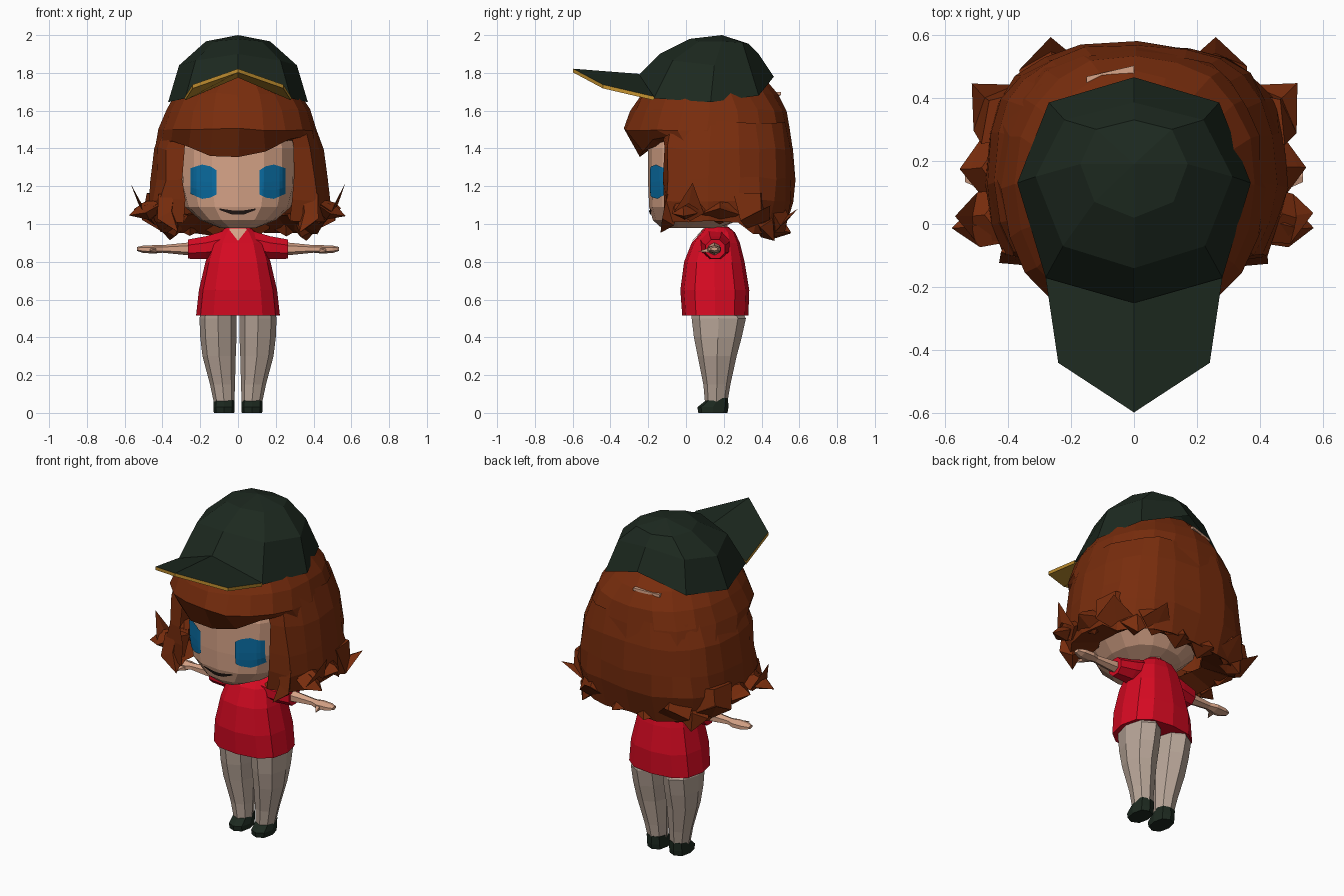
import bpy, bmesh, math, random
from mathutils import Vector
from mathutils.bvhtree import BVHTree

if "Cube" in bpy.data.objects:
    bpy.data.objects.remove(bpy.data.objects["Cube"])

random.seed(4)


def material(name, rgb):
    m = bpy.data.materials.new(name)
    m.diffuse_color = (*rgb, 1)
    m.use_nodes = True
    m.node_tree.nodes["Principled BSDF"].inputs["Base Color"].default_value = m.diffuse_color
    return m


SKIN = material("skin", (0.68, 0.37, 0.245))
TIGHTS = material("pale tights", (0.48, 0.38, 0.315))
RED = material("shirt red", (0.67, 0.003, 0.016))
BROWN = material("hair brown", (0.19, 0.026, 0.004))
GREEN = material("dark green", (0.012, 0.022, 0.014))
GOLD = material("brim gold", (0.56, 0.29, 0.03))
BLUE = material("eye blue", (0.003, 0.155, 0.37))
DARK = material("mouth dark", (0.018, 0.01, 0.008))


def finish(name, bm, mats):
    bmesh.ops.recalc_face_normals(bm, faces=bm.faces)
    me = bpy.data.meshes.new(name)
    bm.to_mesh(me)
    bm.free()
    for m in mats:
        me.materials.append(m)
    ob = bpy.data.objects.new(name, me)
    bpy.context.collection.objects.link(ob)
    return ob


def loft(name, rings, mat, closed=True, caps=True, jitter=0.0):
    """Skin a list of equal-length point rings; a one-point ring is a tip."""
    bm = bmesh.new()
    rows = []
    for ring in rings:
        rows.append([bm.verts.new(Vector(p) + Vector([random.uniform(-jitter, jitter) for _ in range(3)]))
                     for p in ring])
    for a, b in zip(rows, rows[1:]):
        n = max(len(a), len(b))
        for i in range(n if closed else n - 1):
            j = (i + 1) % n
            if len(b) == 1:
                bm.faces.new((a[i], a[j], b[0]))
            else:
                bm.faces.new((a[i], a[j], b[j], b[i]))
    if caps:
        for r in (rows[0], rows[-1]):
            if len(r) > 2:
                bm.faces.new(r)
    return finish(name, bm, [mat])


def spow(v, p):
    return math.copysign(abs(v) ** p, v)


def oval(z, rx, yf, yb, n=12, cx=0.0, p=1.0, pb=None, a0=0.0, a1=None):
    """Horizontal ring; angle 0 is the front. p < 1 makes it squarer (pb at the back)."""
    cy, ry, pts = (yf + yb) / 2, (yb - yf) / 2, []
    for i in range(n):
        a = 2 * math.pi * i / n if a1 is None else math.radians(a0 + (a1 - a0) * i / (n - 1))
        s, c = math.sin(a), -math.cos(a)
        q = pb if (pb and c > 0) else p
        pts.append((cx + rx * spow(s, q), cy + ry * spow(c, q), z))
    return pts


def oval_x(x, cy, cz, ry, rz, n=8):
    return [(x, cy + ry * math.cos(2 * math.pi * (i + .5) / n), cz + rz * math.sin(2 * math.pi * (i + .5) / n))
            for i in range(n)]


def plate(name, columns, target, mat, sub=4, rows=5):
    """Thin painted patch draped on the front of target; columns are (x, z low, z high)."""
    tree = BVHTree.FromPolygons([v.co for v in target.data.vertices],
                                [tuple(f.vertices) for f in target.data.polygons])
    fine = []
    for c, d in zip(columns, columns[1:]):
        fine += [[c[k] + (d[k] - c[k]) * i / sub for k in range(3)] for i in range(sub)]
    fine.append(columns[-1])
    bm = bmesh.new()
    grid = []
    for x, lo, hi in fine:
        col = []
        for i in range(rows):
            z = lo + (hi - lo) * i / (rows - 1)
            hit = tree.ray_cast(Vector((x, -2, z)), Vector((0, 1, 0)))[0]
            col.append(bm.verts.new((x, (hit.y if hit else 0.0) - 0.007, z)))
        grid.append(col)
    for a, b in zip(grid, grid[1:]):
        for i in range(rows - 1):
            bm.faces.new((a[i], b[i], b[i + 1], a[i + 1]))
    ob = finish(name, bm, [mat])
    if ob.data.polygons[0].normal.y > 0:
        ob.data.flip_normals()
    return ob


# Head and neck
head = loft("head", [oval(z, rx, yf, yb, 16, p=.86) for z, rx, yf, yb in (
    (.98, .10, -.13, .18), (1.02, .20, -.175, .28), (1.09, .28, -.195, .34), (1.2, .31, -.2, .37),
    (1.4, .315, -.2, .38), (1.55, .28, -.16, .36))], SKIN)
loft("neck", [oval(z, .055, .10, .22, 8) for z in (.9, 1.03)], SKIN)

# Shirt body and its neckline
shirt = loft("shirt", [oval(z, rx, yf, yb, 12, p=.78) for z, rx, yf, yb in (
    (.515, .222, -.02, .33), (.65, .207, -.03, .335), (.8, .172, -.01, .31), (.9, .14, .03, .285),
    (.955, .10, .08, .26), (.985, .06, .105, .225))], RED)
plate("neckline", [(-.045, .968, .975), (0, .91, .975), (.045, .968, .975)], shirt, SKIN)

# Face details
plate("mouth", [(-.097, 1.074, 1.082), (-.03, 1.05, 1.072), (.03, 1.05, 1.072), (.093, 1.074, 1.082)], head, DARK)
for s, side in ((1, "left"), (-1, "right")):
    cols = [(s * .115, 1.155, 1.285), (s * .145, 1.14, 1.305), (s * .19, 1.133, 1.315), (s * .252, 1.16, 1.295)]
    plate("eye_" + side, cols, head, BLUE)

    # Sleeve, arm, hand and thumb
    loft("sleeve_" + side, [oval_x(s * x, .155, z, ry, rz) for x, z, ry, rz in (
        (.06, .895, .09, .08), (.17, .875, .075, .065), (.265, .867, .055, .055))], RED)
    loft("arm_" + side, [oval_x(s * x, .15, z, ry, rz, 6) for x, z, ry, rz in (
        (.24, .868, .038, .036), (.4, .868, .026, .02), (.44, .866, .042, .022), (.5, .866, .038, .02),
        (.535, .868, .02, .01))], SKIN)
    loft("thumb_" + side, [[(s * (.425 + dx), .13, .862 + dz) for dx, dz in
                            ((0, -.014), (.035, -.014), (.035, .014), (0, .014))],
                           [(s * .47, .065, .855)]], SKIN)

    # Leg and shoe
    loft("leg_" + side, [oval(z, rx, yf, yb, 8, s * cx) for z, cx, rx, yf, yb in (
        (.53, .104, .094, .03, .30), (.5, .106, .098, .03, .317), (.4, .104, .096, .042, .295),
        (.3, .10, .088, .062, .268), (.15, .082, .066, .092, .235), (.06, .074, .055, .10, .22))], TIGHTS)
    loft("shoe_" + side, [oval(z, rx, yf, yb, 8, s * .074, p=.8) for z, rx, yf, yb in (
        (0, .054, .065, .22), (.03, .056, .06, .225), (.078, .054, .12, .222))], GREEN)

# Crown of hair with the rolled fringe
crown = [oval(z, rx, yf, yb, 20, p=.92, pb=pb) for z, rx, yf, yb, pb in (
    (1.77, .25, -.16, .41, 1), (1.69, .325, -.24, .485, 1), (1.6, .38, -.29, .53, .86), (1.5, .415, -.33, .55, .8),
    (1.39, .435, -.25, .56, .78), (1.43, .30, -.17, .42, .8))]
crown[4] = [(x, y, 1.355 + .6 * min(.35, abs(x + .06)) ** 2 + .03 * (abs(x) > .2) if y < 0 else z)
            for x, y, z in crown[4]]
loft("hair_crown", crown, BROWN, jitter=.007)

# Pale clip at the back of the hair
loft("hair_clip", [[(x, y + dy, z + dz) for dy, dz in ((-.03, -.008), (.012, -.008), (.012, .008), (-.03, .008))]
                   for x, y, z in ((-.15, .455, 1.675), (0, .49, 1.69))], SKIN)

# Long hair around the sides and back, open at the face
panel = []
for z, rx, yf, yb, inner in ((1.54, .39, -.25, .54, .27), (1.4, .443, -.29, .567, .29), (1.24, .463, -.3, .572, .30),
                             (1.12, .48, -.29, .565, .285), (1.01, .455, -.25, .525, .28), (1.05, .30, -.1, .36, .26)):
    ring = oval(z, rx, yf, yb, 17, cx=.006, p=.95, pb=.74, a0=58, a1=302)
    ring = [(x, y, zz - (.06 if y > .3 and z < 1.04 else 0)) for x, y, zz in ring]
    panel.append([(inner, -.12, z)] + ring + [(-inner, -.12, z)])
loft("hair_sides", panel, BROWN, closed=False, caps=False, jitter=.01)


# Flicked-out locks along the bottom edge
def lock(name, root, mid, tip, w):
    rings = []
    out = Vector((tip[0] - root[0], tip[1] - root[1], 0)).normalized()
    across = Vector((-out.y, out.x, 0))
    for c, k, up in ((root, 1.0, out), (mid, .9, (out + Vector((0, 0, 1.3))).normalized())):
        rings.append([Vector(c) + across * w * k * a + up * w * .7 * k * b
                      for a, b in ((1, 0), (0, 1), (-1, 0), (0, -1))])
    loft(name, rings + [[tip]], BROWN, jitter=.006)


LOCKS = [  # root, mid, tip, width
    ((.36, -.06, 1.16), (.37, -.09, 1.03), (.32, -.13, .955), .07),
    ((.41, .03, 1.12), (.50, .02, 1.06), (.57, .03, 1.215), .085),
    ((.40, .01, 1.12), (.50, -.01, 1.06), (.575, -.01, 1.045), .07),
    ((.40, .18, 1.12), (.475, .18, 1.05), (.55, .18, 1.08), .11),
    ((.40, .34, 1.16), (.44, .37, 1.02), (.52, .45, 1.10), .115),
    ((.25, .43, 1.12), (.26, .50, .99), (.26, .59, 1.08), .11),
    ((.32, .38, 1.05), (.35, .43, .98), (.36, .47, .91), .09),
    ((.08, .43, 1.08), (.08, .48, .97), (.10, .56, .95), .10),
]
for s, side in ((1, "left"), (-1, "right")):
    for i, (r, m, t, w) in enumerate(LOCKS):
        r, m, t = [(s * q[0], q[1], q[2]) for q in (r, m, t)]
        lock(f"hair_lock_{side}_{i}", r, m, t, w)


# Cap dome from mirrored half rings
def full(half):
    return half + [(-x, y, z) for x, y, z in half[-2:0:-1]]


loft("cap_dome", [
    full([(0, -.25, 1.79), (.28, -.17, 1.665), (.37, .13, 1.645), (.27, .385, 1.68), (0, .465, 1.78)]),
    full([(0, -.14, 1.9), (.225, -.07, 1.865), (.312, .15, 1.84), (.22, .33, 1.86), (0, .385, 1.9)]),
    full([(0, .02, 1.98), (.125, .07, 1.967), (.17, .19, 1.967), (.12, .3, 1.96), (0, .33, 1.955)]),
    [(0, .19, 2.0)]], GREEN, caps=False)

# Cap brim: green above, gold beneath and on the rim
bm = bmesh.new()
line = [[(-.28, -.17, 1.675), (0, -.25, 1.795), (.28, -.17, 1.675)],
        [(-.24, -.44, 1.738), (0, -.597, 1.822), (.24, -.44, 1.738)]]
top = [[bm.verts.new(p) for p in r] for r in line]
low = [[bm.verts.new((x, y, z - .02)) for x, y, z in r] for r in line]
for i in (0, 1):
    for g in (top, low):
        bm.faces.new((g[0][i], g[0][i + 1], g[1][i + 1], g[1][i]))
    for k in (0, 1):
        bm.faces.new((top[k][i], top[k][i + 1], low[k][i + 1], low[k][i]))
for i in (0, 2):
    bm.faces.new((top[0][i], top[1][i], low[1][i], low[0][i]))
brim = finish("cap_brim", bm, [GREEN, GOLD])
for f in brim.data.polygons:
    f.material_index = 0 if f.normal.z > .3 else 1
